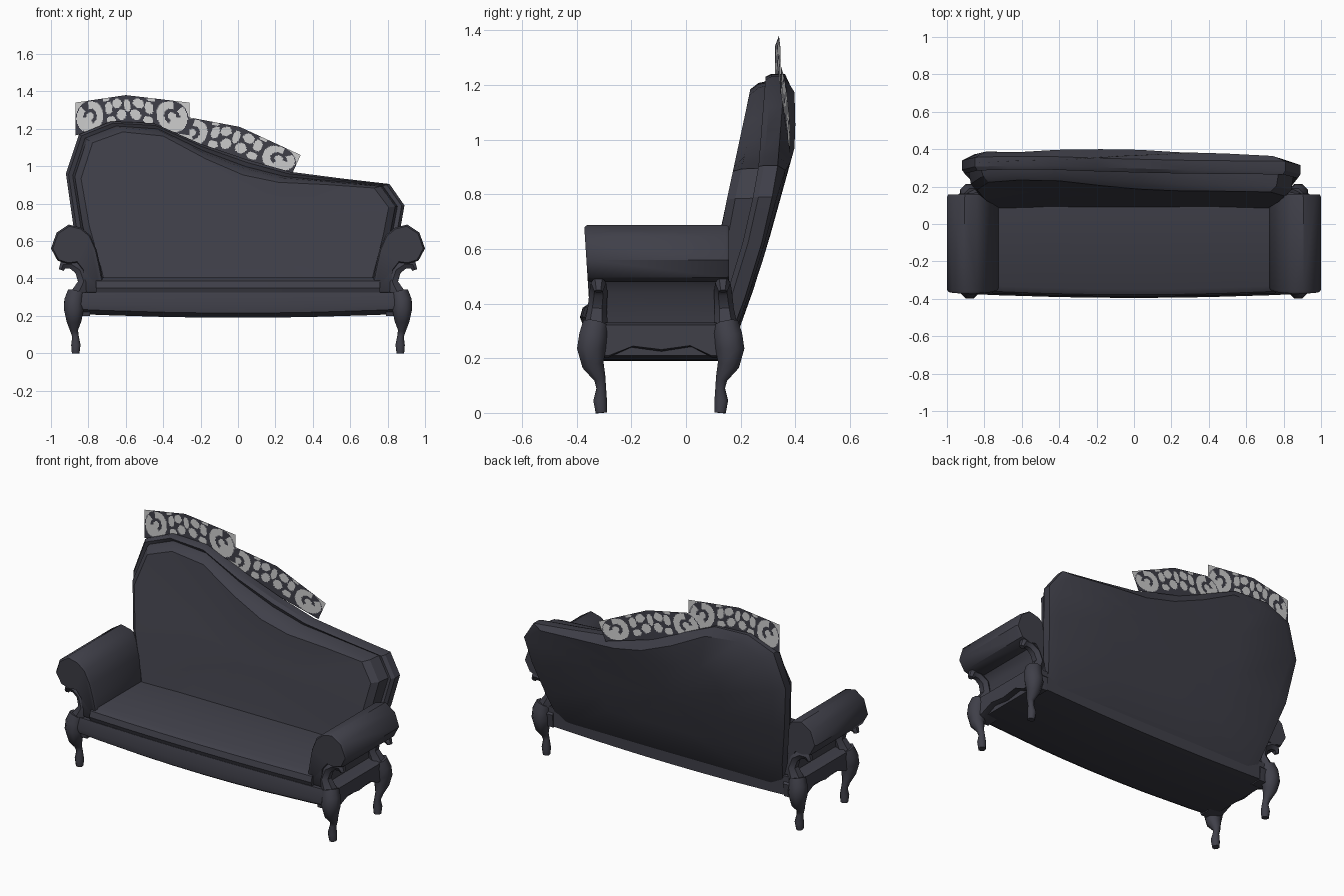
import bpy, bmesh, math
from mathutils import Vector

if "Cube" in bpy.data.objects:
    bpy.data.objects.remove(bpy.data.objects["Cube"])


def material(name, rgb):
    m = bpy.data.materials.new(name)
    m.diffuse_color = (*rgb, 1)
    m.use_nodes = True
    m.node_tree.nodes["Principled BSDF"].inputs["Base Color"].default_value = m.diffuse_color
    return m


DARK = material("charcoal", (0.050, 0.050, 0.066))
LIGHT = material("pale grey", (0.62, 0.62, 0.62))


def finish(name, bm, mats=(DARK,), angle=35, closed=True):
    if closed:
        bmesh.ops.recalc_face_normals(bm, faces=bm.faces[:])
    me = bpy.data.meshes.new(name)
    bm.to_mesh(me)
    bm.free()
    ob = bpy.data.objects.new(name, me)
    bpy.context.collection.objects.link(ob)
    for m in mats:
        me.materials.append(m)
    bpy.ops.object.select_all(action='DESELECT')
    ob.select_set(True)
    bpy.context.view_layer.objects.active = ob
    bpy.ops.object.shade_smooth_by_angle(angle=math.radians(angle))
    return ob


def loft(name, rings, angle=35):
    """Skin a list of equal-length closed rings and cap both ends."""
    bm = bmesh.new()
    vs = [[bm.verts.new(p) for p in r] for r in rings]
    n = len(rings[0])
    for a, b in zip(vs, vs[1:]):
        for i in range(n):
            j = (i + 1) % n
            bm.faces.new((a[i], a[j], b[j], b[i]))
    bm.faces.new(vs[0])
    bm.faces.new(vs[-1])
    return finish(name, bm, angle=angle)


def interp(table, t):
    if t <= table[0][0]:
        return table[0][1]
    for (a, p), (b, q) in zip(table, table[1:]):
        if t <= b:
            return p + (q - p) * (t - a) / (b - a)
    return table[-1][1]


def tube(name, path, sides=8):
    """Round limb through (x, y, z, radius) points, rings held horizontal-ish to the path."""
    pts = [Vector(p[:3]) for p in path]
    rings = []
    for i, p in enumerate(pts):
        d = (pts[min(i + 1, len(pts) - 1)] - pts[max(i - 1, 0)]).normalized()
        u = d.cross(Vector((0, 1, 0))).normalized()
        w = d.cross(u)
        rings.append([p + path[i][3] * (u * math.cos(a) + w * math.sin(a))
                      for a in (math.tau * (k + .5) / sides for k in range(sides))])
    return loft(name, rings, 50)


# seat rail and cushion: side sections run across the width, bowed at the front
def bowed(name, section, xs, bow, drop):
    rings = []
    for x in xs:
        f = 1 - (x / xs[-1]) ** 2
        rings.append([(x, y - (bow * f if y < 0 else 0), z - (drop * f if z < .25 else 0))
                      for y, z in section])
    return loft(name, rings)


bowed("seat_rail", [(.17, .21), (-.33, .21), (-.37, .235), (-.375, .26), (-.36, .325), (.17, .325)],
      [-.86, -.72, -.4, -.2, 0, .2, .4, .72, .86], .02, .02)
bowed("seat_cushion", [(.15, .31), (-.355, .31), (-.37, .35), (-.36, .385), (-.33, .405), (.15, .405)],
      [-.76, -.5, -.25, 0, .25, .5, .76], .018, 0)

# backrest: concentric rings of one outline, depth read from side curves
OUT = [(-.76, .22), (-.81, .42), (-.88, .68), (-.92, .96), (-.85, 1.17), (-.68, 1.24), (-.45, 1.23),
       (-.2, 1.12), (.05, 1.035), (.28, .97), (.55, .935), (.81, .905), (.89, .79), (.86, .62),
       (.81, .42), (.76, .22), (.35, .22), (-.35, .22)]
REAR = [(.22, .165), (.32, .2), (.53, .275), (.98, .4), (1.17, .4), (1.24, .37)]
EDGE = [(.22, .09), (.42, .165), (.68, .245), (.9, .285), (1.24, .312)]
FRONT = [(.22, .05), (.4, .085), (.69, .13), (1.18, .235)]


def back_ring(inset, scale, table, offset=0, curve=.03):
    cx, cz = -.05, .68
    ring = []
    for x, z in OUT:
        d = Vector((x - cx, z - cz))
        d *= max(0, d.length - inset) / d.length * scale
        px, pz = cx + d.x, cz + d.y
        ring.append((px, interp(table, pz) + offset - curve * abs(px / .92) ** 3, pz))
    return ring


loft("backrest", [
    back_ring(0, .06, REAR), back_ring(0, .5, REAR), back_ring(.07, 1, REAR, 0, .02),
    back_ring(0, 1, EDGE, .05, 0), back_ring(0, 1, EDGE, 0, 0), back_ring(.015, 1, EDGE, -.02, 0),
    back_ring(.038, 1, EDGE, -.01, 0), back_ring(.05, 1, FRONT, .03, 0),
    back_ring(.085, 1, FRONT, 0, 0), back_ring(.05, .5, FRONT, .012, 0),
    back_ring(.05, .06, FRONT, .012, 0)], 30)

# parts repeated on both sides
ARM = [(.72, .38), (.735, .46), (.755, .55), (.79, .63), (.84, .672), (.905, .688), (.97, .645),
       (1.0, .56), (.965, .495), (.91, .478), (.86, .485), (.825, .44), (.81, .32), (.73, .32)]
APRON = [(-.35, .2), (-.29, .2), (-.2, .24), (-.09, .225), (.02, .242), (.1, .2), (.17, .2),
         (.18, .28), (.13, .33), (-.3, .33), (-.36, .28)]
for s, side in ((-1, "left"), (1, "right")):
    # rolled arm, front end leaning forward toward the top
    def slice_at(y, shrink, lean):
        c = Vector((.86, .56))
        return [(s * (c.x + (x - c.x) * shrink), y - lean * (z - .32), c.y + (z - c.y) * shrink)
                for x, z in ARM]
    loft(side + "_arm", [slice_at(-.35, .93, .06), slice_at(-.335, 1, .07),
                         slice_at(.145, 1, 0), slice_at(.158, .95, 0)], 40)
    # shaped side apron
    loft(side + "_apron", [[(s * x, y, z) for y, z in APRON] for x in (.79, .87)] +
         [[(s * .895, -.09 + (y + .09) * .95, .27 + (z - .27) * .85) for y, z in APRON]])
    # curved legs and the scrolls that carry the arm
    for t, end, y0 in ((-1, "front", -.31), (1, "rear", .125)):
        tube(f"{side}_{end}_leg", [
            (s * .865, y0 + t * .02, .325, .05), (s * .878, y0 + t * .03, .28, .055),
            (s * .878, y0 + t * .036, .235, .057), (s * .877, y0 + t * .03, .175, .043),
            (s * .877, y0 + t * .005, .125, .023), (s * .869, y0, .09, .019),
            (s * .867, y0 + t * .004, .045, .027), (s * .868, y0, 0, .022)])
        tube(f"{side}_{end}_scroll", [
            (s * .86, y0 + t * .02, .31, .045), (s * .825, y0 + t * .015, .38, .035),
            (s * .845, y0 + t * .01, .445, .033), (s * .89, y0 + t * .01, .475, .028),
            (s * .935, y0 + t * .01, .475, .028), (s * .945, y0 + t * .01, .445, .016)], 6)

# crest plates: light openings on a dark lattice, chosen by swirl and oval rules
OVALS = [(1.2, .68, .13, .2), (1.5, .78, .17, .15), (1.25, .28, .15, .13),
         (1.62, .40, .16, .17), (1.12, .95, .12, .06), (1.85, .68, .1, .2)]


def is_light(u, v, length):
    u = min(u, length - u)
    r, a = math.hypot(u - .52, v - .5), math.atan2(v - .5, u - .52)
    if u < 1.02 and r < .5:
        hook = .13 < r < .24 and a > -1.2
        stem = r >= .24 and 1.7 < a < 2.3
        return not (hook or stem or r > .47)
    if u < .45 and v > .55:
        return True
    return any(((u - a) / c) ** 2 + ((v - b) / d) ** 2 < 1 for a, b, c, d in OVALS)


def crest(name, bottom, top, depth, length=3.7, nu=110, nv=30):
    bm = bmesh.new()

    def at(table, t):
        k = min(int(t * (len(table) - 1)), len(table) - 2)
        return Vector(table[k]).lerp(Vector(table[k + 1]), t * (len(table) - 1) - k)

    grid = []
    for i in range(nu + 1):
        lo, hi, y = at(bottom, i / nu), at(top, i / nu), at(depth, i / nu).x
        col = [lo.lerp(hi, j / nv) for j in range(nv + 1)]
        grid.append([bm.verts.new((p.x, y, p.y)) for p in col])
    for i in range(nu):
        for j in range(nv):
            f = bm.faces.new((grid[i][j], grid[i + 1][j], grid[i + 1][j + 1], grid[i][j + 1]))
            f.material_index = int(is_light((i + .5) / nu * length, (j + .5) / nv, length))
    return finish(name, bm, (DARK, LIGHT), closed=False)


crest("upper_crest", [(-.87, 1.165), (-.58, 1.215), (-.26, 1.165)],
      [(-.87, 1.34), (-.6, 1.38), (-.26, 1.34)],
      [(.325, 0), (.34, 0), (.345, 0)])
crest("lower_crest", [(-.36, 1.13), (-.05, 1.045), (.285, .95)],
      [(-.31, 1.27), (.01, 1.21), (.335, 1.06)],
      [(.347, 0), (.365, 0), (.38, 0)])
